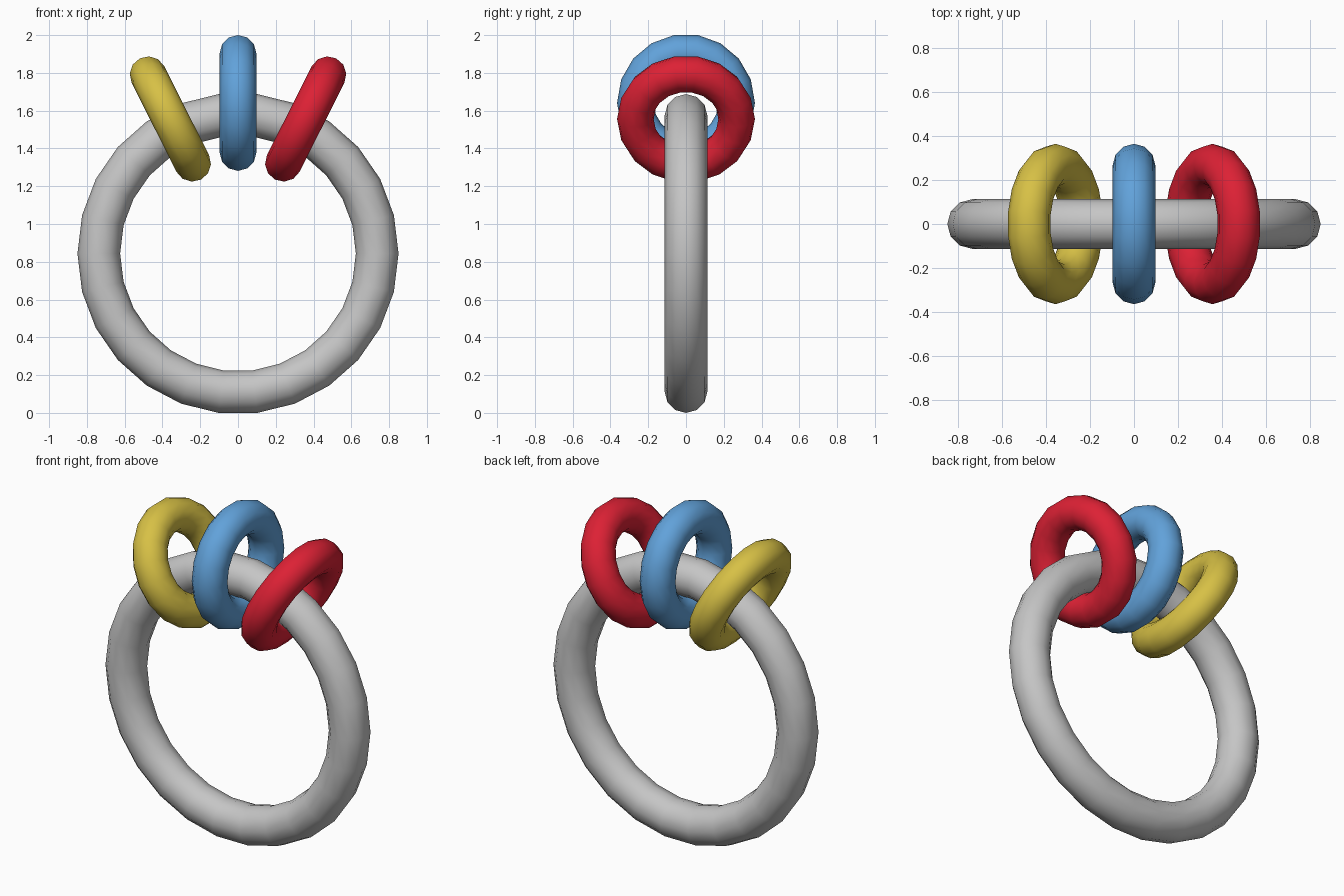
import bpy, math
from mathutils import Matrix, Vector

if "Cube" in bpy.data.objects:
    bpy.data.objects.remove(bpy.data.objects["Cube"])


def material(name, rgb):
    m = bpy.data.materials.new(name)
    m.diffuse_color = (*rgb, 1)
    m.use_nodes = True
    m.node_tree.nodes["Principled BSDF"].inputs["Base Color"].default_value = m.diffuse_color
    return m


def ring(name, mat, centre, x_axis, y_axis, major, minor, segs, sides):
    """Torus lying in the plane of x_axis and y_axis."""
    bpy.ops.mesh.primitive_torus_add(major_radius=major, minor_radius=minor,
                                     major_segments=segs, minor_segments=sides)
    ob = bpy.context.object
    ob.name = name
    x, y = Vector(x_axis), Vector(y_axis)
    rot = Matrix((x, y, x.cross(y))).transposed().to_4x4()
    ob.data.transform(Matrix.Translation(centre) @ rot)
    ob.data.materials.append(mat)
    bpy.ops.object.shade_smooth()
    return ob


# Large carrier ring, standing upright
MAJOR, MINOR, SEGS = 0.737, 0.113, 26
CZ = (MAJOR + MINOR) * math.cos(math.pi / SEGS)
ring("carrier_ring", material("light grey", (0.56, 0.56, 0.56)),
     (0, 0, CZ), (1, 0, 0), (0, 0, 1), MAJOR, MINOR, SEGS, 12)

# Three small rings threaded on the top, fanned out around its centre
ORBIT = 0.797
for name, rgb, deg in (("yellow", (0.68, 0.53, 0.06), -26.7),
                       ("blue", (0.12, 0.36, 0.70), 0),
                       ("red", (0.72, 0.015, 0.035), 26.7)):
    a = math.radians(deg)
    out = Vector((math.sin(a), 0, math.cos(a)))
    ring(name + "_small_ring", material(name, rgb),
         Vector((0, 0, CZ)) + out * ORBIT, (0, 1, 0), out, 0.268, 0.097, 18, 12)
